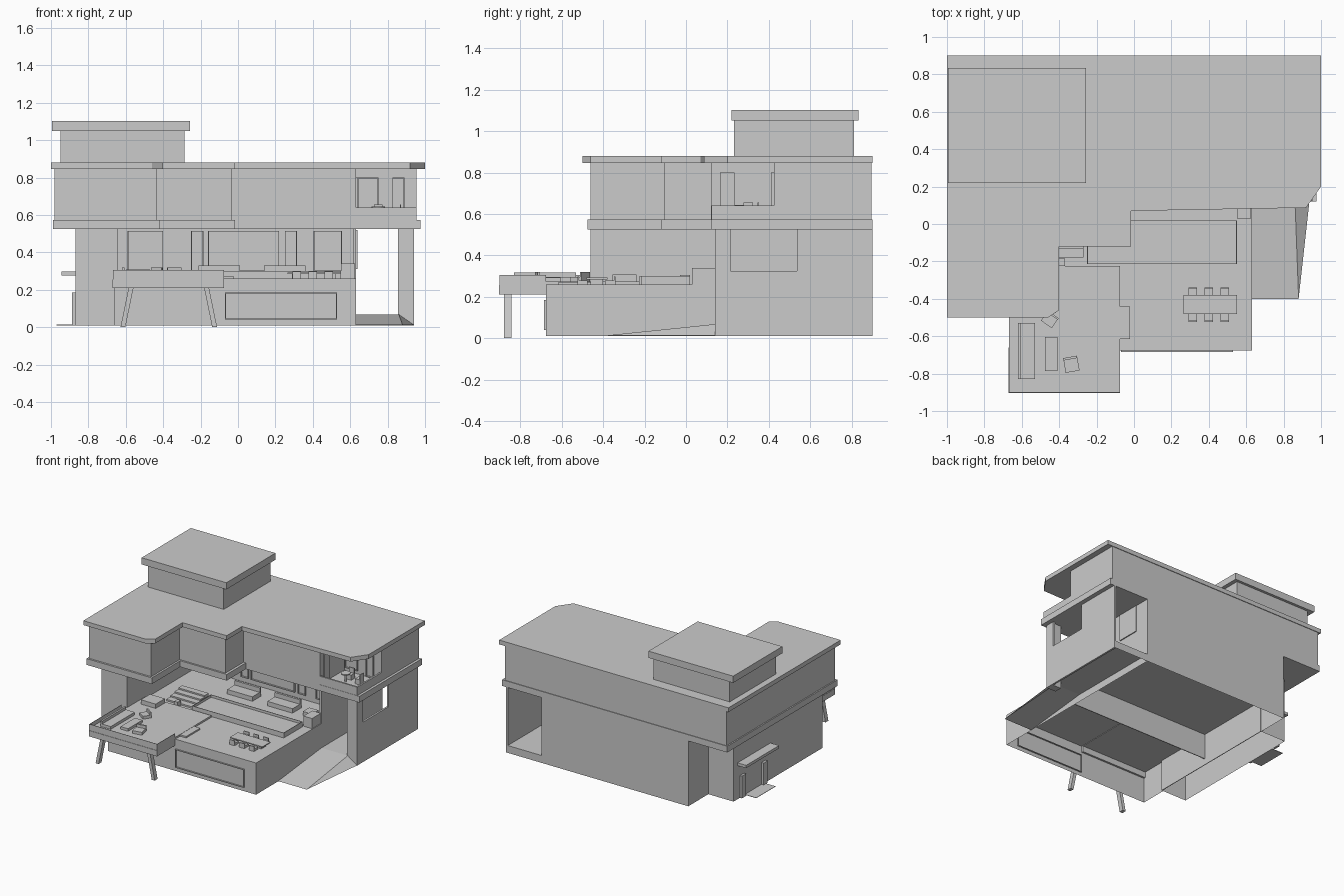
import bpy, bmesh, math
from mathutils import Matrix

cube = bpy.data.objects.get("Cube")
if cube:
    bpy.data.objects.remove(cube, do_unlink=True)

grey = bpy.data.materials.new("plain_grey")
grey.use_nodes = True
grey.diffuse_color = (0.6, 0.6, 0.6, 1)
grey.node_tree.nodes["Principled BSDF"].inputs["Base Color"].default_value = (0.6, 0.6, 0.6, 1)


def finish(name, bm):
    bmesh.ops.recalc_face_normals(bm, faces=bm.faces)
    mesh = bpy.data.meshes.new(name)
    bm.to_mesh(mesh)
    bm.free()
    mesh.materials.append(grey)
    ob = bpy.data.objects.new(name, mesh)
    bpy.context.collection.objects.link(ob)
    return ob


def prism(name, outline, z0, z1, top=True, bottom=True):
    """Extrude a plan outline, with optional caps."""
    bm = bmesh.new()
    low = [bm.verts.new((x, y, z0)) for x, y in outline]
    high = [bm.verts.new((x, y, z1)) for x, y in outline]
    n = len(outline)
    for i in range(n):
        j = (i + 1) % n
        bm.faces.new((low[i], low[j], high[j], high[i]))
    if top:
        bm.faces.new(high)
    if bottom:
        bm.faces.new(low[::-1])
    return finish(name, bm)


def box(name, x0, x1, y0, y1, z0, z1):
    return prism(name, [(x0, y0), (x1, y0), (x1, y1), (x0, y1)], z0, z1)


def seat(name, x, y, z, w, d, h, angle=0):
    """Seat with a raised back on its local +y side."""
    bm = bmesh.new()
    for cy, cz, sy, sz in ((0, h * .25, d, h * .5), (d * .42, h * .5, d * .16, h)):
        m = Matrix.Translation((0, cy, cz)) @ Matrix.Diagonal((w, sy, sz, 1))
        bmesh.ops.create_cube(bm, size=1, matrix=m)
    ob = finish(name, bm)
    ob.location = (x, y, z)
    ob.rotation_euler.z = math.radians(angle)
    return ob


def frame(name, x0, x1, y, z0, z1, t, depth):
    """Upright rectangular frame facing the front."""
    box(name + "_bottom", x0, x1, y - depth, y, z0, z0 + t)
    box(name + "_top", x0, x1, y - depth, y, z1 - t, z1)
    box(name + "_side_a", x0, x0 + t, y - depth, y, z0 + t, z1 - t)
    box(name + "_side_b", x1 - t, x1, y - depth, y, z0 + t, z1 - t)


# Hollow base with the front terrace on top, split by inner walls
prism("base_and_terrace", [(-.66, -.675), (.63, -.675), (.63, .9), (-.65, .9), (-.65, .65),
                           (-.87, .65), (-.87, -.46), (-.66, -.46)], .01, .26, bottom=False)
box("base_inner_wall", -.65, .63, .018, .024, .06, .26)
box("base_wing_wall", -.65, -.645, -.46, .65, .01, .26)
frame("front_panel", -.07, .53, -.665, .04, .185, .005, .02)

# Ground floor walls around the open living room
prism("ground_floor_walls", [(-.87, -.46), (-.645, -.46), (-.645, .4), (.63, .4), (.63, .9),
                             (-.65, .9), (-.65, .65), (-.87, .65)], .26, .525, False, False)
box("living_room_end_wall", .615, .63, .14, .4, .26, .525)
for i, (a, b) in enumerate([(-.59, -.4), (-.25, -.185), (-.16, .22), (.25, .315), (.405, .555)]):
    frame(f"living_room_window_{i}", a, b, .4, .3, .515, .004, .014)

# Carport: side wall with a window opening and a front pier
box("pier", .855, .94, .14, .2, .01, .525)
for i, (a, b) in enumerate([(.2, .215), (.535, .9)]):
    box(f"side_wall_{i}", .925, .94, a, b, .01, .525)
box("side_wall_sill", .925, .94, .215, .535, .01, .325)
box("carport_inner_window", .63, .638, .6, .78, .31, .52)

# Driveway ramp with a sloping side, running into the carport floor
bm = bmesh.new()
p = [bm.verts.new(c) for c in ((.63, -.4, .012), (.88, -.4, .012), (.86, .14, .068),
                               (.63, .14, .068), (.94, .14, .012), (.93, .14, .068),
                               (.93, .9, .068), (.63, .9, .068), (.93, .9, .01), (.63, .9, .01))]
for loop in ((0, 1, 2, 3), (1, 4, 2), (3, 2, 5, 6, 7), (7, 6, 8, 9)):
    bm.faces.new([p[i] for i in loop])
finish("driveway_ramp", bm)

# Floor band, upper walls and roof
prism("floor_band", [(-.99, -.475), (-.42, -.475), (-.42, -.12), (-.015, -.12), (-.015, .12),
                     (.63, .12), (.975, .12), (.975, .9), (-.99, .9)], .525, .574)
prism("upper_walls", [(-.98, -.46), (-.435, -.46), (-.435, -.106), (-.035, -.106), (-.035, .12),
                      (.63, .12), (.63, .425), (.955, .425), (.955, .895), (-.98, .895)],
      .574, .846, False, False)
prism("roof", [(-1, -.5), (-.46, -.5), (-.4, -.46), (-.4, -.12), (-.015, -.12), (-.015, .07),
               (.92, .087), (1, .2), (1, .9), (-1, .9)], .846, .88)
box("roof_room", -.95, -.287, .232, .812, .88, 1.05)
box("roof_room_cap", -.995, -.256, .22, .833, 1.05, 1.103)

# Balcony
box("balcony_front_wall", .63, .955, .122, .135, .574, .64)
box("balcony_side_wall", .942, .955, .135, .425, .574, .64)
frame("balcony_window", .64, .75, .425, .6, .8, .004, .014)
frame("balcony_door", .825, .89, .425, .58, .8, .004, .014)
box("balcony_side_door", .63, .639, .165, .235, .58, .8)
bm = bmesh.new()
for r, h, z in ((.008, .06, .605), (.035, .008, .64)):
    bmesh.ops.create_cone(bm, cap_ends=True, segments=16, radius1=r, radius2=r, depth=h,
                          matrix=Matrix.Translation((.75, .27, z)))
finish("balcony_table", bm)
seat("balcony_chair_left", .85, .3, .575, .045, .045, .08, -90)
seat("balcony_chair_back", .75, .33, .575, .045, .045, .08)

# Raised lounge deck on splayed legs
box("lounge_deck_edge", -.67, -.075, -.903, -.66, .21, .256)
box("lounge_deck", -.668, -.075, -.9, -.225, .256, .274)
box("lounge_rim_front", -.668, -.078, -.9, -.897, .274, .306)
box("lounge_rim_left", -.668, -.665, -.897, -.5, .274, .306)
box("lounge_rim_right", -.078, -.075, -.9, -.675, .274, .306)
for side, top_x, foot_x in (("right", -.57, -.615), ("left", -.17, -.125)):
    bm = bmesh.new()
    bmesh.ops.create_cube(bm, size=1, matrix=Matrix.Translation((top_x, -.86, .11))
                          @ Matrix.Diagonal((.026, .036, .22, 1)))
    for v in bm.verts:
        if v.co.z < .1:
            v.co.x += foot_x - top_x
    finish("deck_leg_" + side, bm)
box("deck_step", -.075, -.022, -.615, -.44, .26, .272)
seat("lounge_sofa", -.575, -.68, .274, .3, .09, .044, 90)
box("lounge_table", -.475, -.41, -.785, -.605, .274, .294)
seat("lounge_chair_rear", -.45, -.51, .274, .07, .065, .045, -35)
seat("lounge_chair_front", -.335, -.75, .274, .075, .08, .045, 10)

# Dining set
box("dining_table_top", .265, .55, -.48, -.38, .284, .292)
for x in (.3, .515):
    box("dining_table_foot", x - .01, x + .01, -.46, -.4, .26, .284)
for x in (.315, .4, .485):
    seat("dining_chair_rear", x, -.365, .26, .045, .05, .038)
    seat("dining_chair_front", x, -.5, .26, .045, .05, .038, 180)

# Raised pool: thin rim around a sunken surface
box("pool_water", -.25, .55, -.212, .02, .26, .28)
for y in (-.215, .016):
    box("pool_rim_long", -.25, .55, y, y + .004, .26, .3)
for x in (-.25, .546):
    box("pool_rim_short", x, x + .004, -.211, .016, .26, .3)
box("pool_end_block", .55, .625, .03, .14, .26, .34)

# Living room: low stairs, planter, sofas and low table
for i in range(4):
    box(f"indoor_step_{i}", -.5, -.27, -.18 + i * .05, .02, .26, .272 + i * .011)
box("stair_post", -.4, -.37, -.225, -.185, .26, .3)
box("indoor_planter", -.6, -.47, -.355, -.24, .274, .308)
seat("indoor_sofa_a", -.1, .22, .26, .22, .11, .07)
seat("indoor_sofa_b", .25, .22, .26, .22, .11, .07)
box("indoor_table", .44, .52, .18, .26, .26, .29)

# Side entrance: canopy, fins and paving
box("entrance_canopy", -.945, -.87, .19, .6, .275, .297)
box("entrance_fin_rear", -.888, -.87, .52, .57, .01, .185)
box("entrance_fin_front", -.888, -.87, .25, .3, .01, .185)
box("entrance_paving", -.97, -.87, .27, .51, .01, .013)
